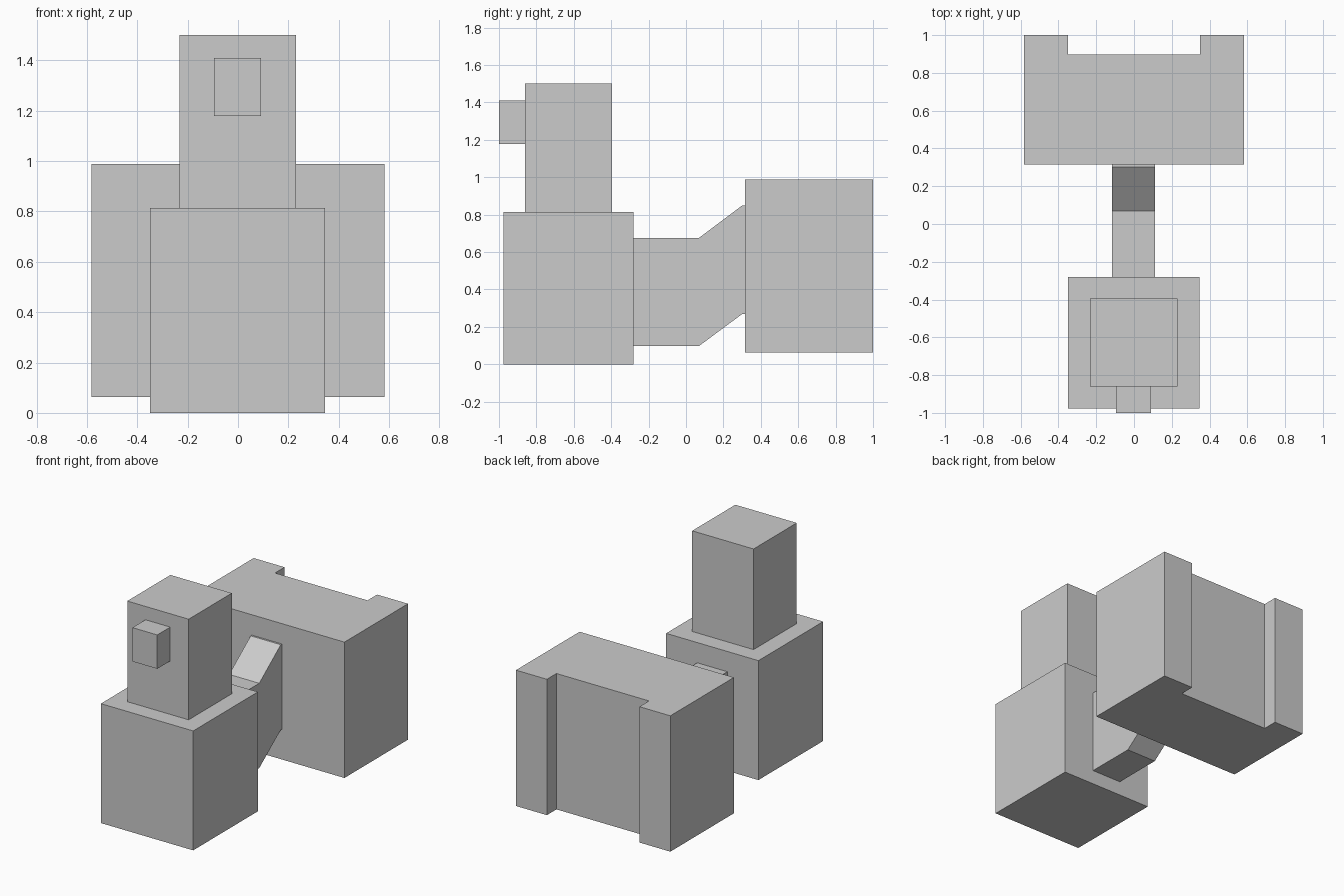
import bpy
import bmesh
from mathutils import Vector

if "Cube" in bpy.data.objects:
    bpy.data.objects.remove(bpy.data.objects["Cube"])


def extrude_profile(name, points, offset):
    """Extrude a flat outline along an offset into a closed solid."""
    bm = bmesh.new()
    face = bm.faces.new([bm.verts.new(p) for p in points])
    ext = bmesh.ops.extrude_face_region(bm, geom=[face], use_keep_orig=True)
    verts = [g for g in ext["geom"] if isinstance(g, bmesh.types.BMVert)]
    bmesh.ops.translate(bm, verts=verts, vec=Vector(offset))
    bmesh.ops.recalc_face_normals(bm, faces=bm.faces[:])
    mesh = bpy.data.meshes.new(name)
    bm.to_mesh(mesh)
    bm.free()
    obj = bpy.data.objects.new(name, mesh)
    bpy.context.collection.objects.link(obj)
    return obj


def box(name, x, y, z):
    """Box from (min, max) ranges."""
    outline = [(x[0], y[0], z[0]), (x[1], y[0], z[0]),
               (x[1], y[1], z[0]), (x[0], y[1], z[0])]
    return extrude_profile(name, outline, (0, 0, z[1] - z[0]))


# Front body, upright tower and the small block on its face
box("front_body", (-0.35, 0.346), (-0.977, -0.28), (0, 0.814))
box("tower", (-0.233, 0.23), (-0.86, -0.395), (0.814, 1.5))
box("face_block", (-0.096, 0.091), (-1.0, -0.86), (1.178, 1.409))

# Cranked bar joining the two bodies
bar = [(-0.28, 0.098), (0.07, 0.098), (0.302, 0.27), (0.315, 0.27),
       (0.315, 0.85), (0.302, 0.85), (0.07, 0.676), (-0.28, 0.676)]
extrude_profile("connecting_bar", [(-0.116, y, z) for y, z in bar], (0.227, 0, 0))

# Rear body with a wide full-height recess in its back
half = [(0.582, 0.315), (0.582, 1.0), (0.349, 1.0), (0.349, 0.897)]
outline = half + [(-x, y) for x, y in reversed(half)]
extrude_profile("rear_body", [(x, y, 0.063) for x, y in outline], (0, 0, 0.926))
